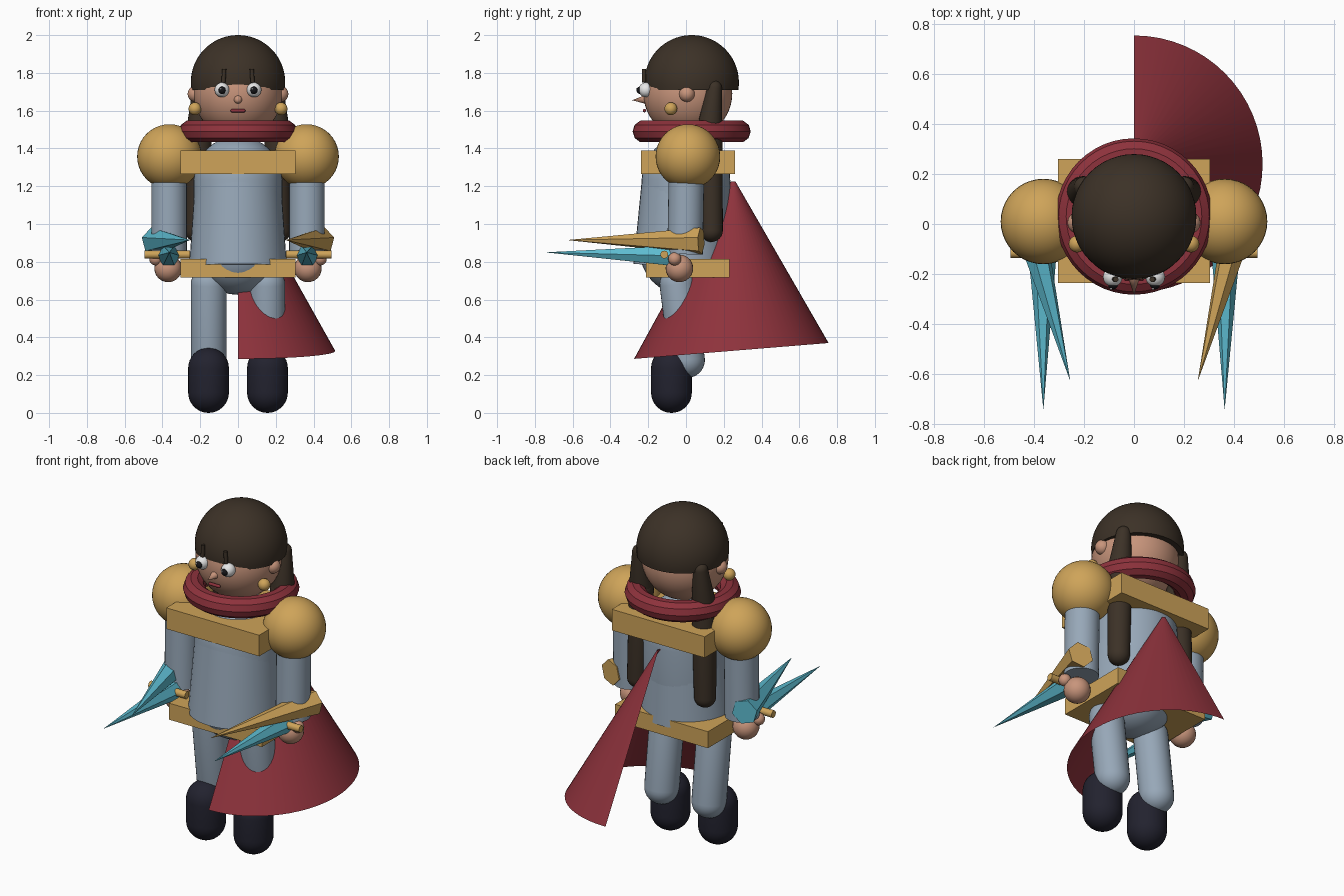
import bpy, bmesh, math
from mathutils import Vector, Matrix

if "Cube" in bpy.data.objects:
    bpy.data.objects.remove(bpy.data.objects["Cube"])


def material(name, rgb):
    m = bpy.data.materials.new(name)
    m.diffuse_color = (*rgb, 1)
    m.use_nodes = True
    m.node_tree.nodes["Principled BSDF"].inputs["Base Color"].default_value = m.diffuse_color
    return m


GOLD = material("gold", (0.62, 0.37, 0.10))
RED = material("crimson", (0.27, 0.032, 0.045))
HAIR = material("dark_brown", (0.045, 0.031, 0.02))
SKIN = material("skin", (0.58, 0.30, 0.20))
STEEL = material("steel_blue", (0.31, 0.39, 0.48))
BOOT = material("dark_navy", (0.016, 0.016, 0.028))
CYAN = material("cyan", (0.11, 0.50, 0.63))
WHITE = material("white", (0.85, 0.85, 0.85))
BLACK = material("black", (0.008, 0.008, 0.01))


def add(name, bm, mat, smooth=True):
    bmesh.ops.recalc_face_normals(bm, faces=bm.faces)
    me = bpy.data.meshes.new(name)
    bm.to_mesh(me)
    bm.free()
    ob = bpy.data.objects.new(name, me)
    bpy.context.collection.objects.link(ob)
    me.materials.append(mat)
    if smooth:
        bpy.ops.object.select_all(action='DESELECT')
        ob.select_set(True)
        bpy.context.view_layer.objects.active = ob
        bpy.ops.object.shade_smooth_by_angle(angle=math.radians(35))
    return ob


def ball(name, c, r, mat, seg=32):
    bm = bmesh.new()
    bmesh.ops.create_uvsphere(bm, u_segments=seg, v_segments=seg // 2, radius=r,
                              matrix=Matrix.Translation(c))
    return add(name, bm, mat)


def box(name, lo, hi, mat):
    lo, hi = Vector(lo), Vector(hi)
    bm = bmesh.new()
    bmesh.ops.create_cube(bm, size=1, matrix=Matrix.Translation((lo + hi) / 2)
                          @ Matrix.Diagonal((*(hi - lo), 1)))
    return add(name, bm, mat, False)


def lathe(name, a, b, profile, mat, seg=32, smooth=True):
    """Spin (radius, height along a-b) pairs around the axis from a to b."""
    a, b = Vector(a), Vector(b)
    rot = Vector((0, 0, 1)).rotation_difference(b - a).to_matrix()
    bm = bmesh.new()
    rings = []
    for r, h in profile:
        n = seg if r > 1e-5 else 1
        rings.append([bm.verts.new(a + rot @ Vector((
            r * math.cos(math.tau * i / seg), r * math.sin(math.tau * i / seg), h)))
            for i in range(n)])
    for p, q in zip(rings, rings[1:]):
        for i in range(seg):
            j = (i + 1) % seg
            loop = [p[i % len(p)], p[j % len(p)], q[j % len(q)], q[i % len(q)]]
            bm.faces.new(list(dict.fromkeys(loop)))
    for ring in (rings[0], rings[-1]):
        if len(ring) > 1:
            bm.faces.new(ring)
    return add(name, bm, mat, smooth)


def rod(name, a, b, r1, r2, mat, seg=32, smooth=True):
    length = (Vector(b) - Vector(a)).length
    return lathe(name, a, b, [(r1, 0), (r2, length)], mat, seg, smooth)


def capsule(name, a, b, r1, r2, mat, seg=32):
    length = (Vector(b) - Vector(a)).length
    arc = [i * math.pi / 16 for i in range(9)]
    prof = [(r1 * math.sin(t), -r1 * math.cos(t)) for t in arc]
    prof += [(r2 * math.cos(t), length + r2 * math.sin(t)) for t in arc]
    return lathe(name, a, b, prof, mat, seg)


# Head, and hair cap cut flat at the bottom
ball("head", (0, 0.01, 1.69), 0.235, SKIN, 48)
cap = []
for i in range(21):
    t = -0.16 + (math.pi / 2 + 0.16) * i / 20
    cap.append((0.25 * math.cos(t), 0.25 * math.sin(t)))
lathe("hair_cap", (0, 0.03, 1.75), (0, 0.03, 2), cap, HAIR, 48)

# Nose and mouth
rod("nose", (0, -0.21, 1.66), (0, -0.285, 1.655), 0.025, 0, SKIN, 16)
capsule("mouth", (-0.03, -0.22, 1.6), (0.03, -0.22, 1.6), 0.009, 0.009, RED, 12)

# Torso, flared tunic, chest band, belt and collar
capsule("torso", (0, -0.01, 0.86), (0, 0, 1.23), 0.235, 0.235, STEEL, 40)
rod("tunic", (0, -0.02, 0.78), (0, -0.005, 1.27), 0.258, 0.225, STEEL, 40)
box("chest_band", (-0.305, -0.237, 1.265), (0.305, 0.26, 1.39), GOLD)
box("belt", (-0.305, -0.212, 0.717), (0.305, 0.23, 0.815), GOLD)
bm = bmesh.new()
N, M = 48, 10
grid = []
for i in range(N):
    u = math.tau * i / N
    grid.append([])
    for j in range(M):
        v = math.tau * j / M
        r = 0.253 + 0.06 * math.cos(v)
        grid[-1].append(bm.verts.new((r * math.cos(u), 0.03 + r * math.sin(u),
                                      1.49 + 0.06 * math.sin(v))))
for i in range(N):
    for j in range(M):
        k, m = (i + 1) % N, (j + 1) % M
        bm.faces.new((grid[i][j], grid[k][j], grid[k][m], grid[i][m]))
add("collar", bm, RED)

# Cape: open half cone over one side
bm = bmesh.new()
top, hem = [], []
for i in range(33):
    t = -math.pi / 2 + math.pi * i / 32
    c, s = math.cos(t), math.sin(t)
    top.append(bm.verts.new((0.012 * c, 0.25 + 0.012 * s, 1.225)))
    hem.append(bm.verts.new((0.515 * c, 0.24 + 0.515 * s, 0.328 + 0.042 * s)))
for i in range(32):
    bm.faces.new((hem[i], hem[i + 1], top[i + 1], top[i]))
add("cape", bm, RED)

# Paired parts
for side, s in (("left", -1), ("right", 1)):
    # Face details
    ball(f"eye_{side}", (s * 0.085, -0.212, 1.71), 0.039, WHITE, 24)
    ball(f"pupil_{side}", (s * 0.084, -0.242, 1.708), 0.02, BLACK, 16)
    ball(f"eye_glint_{side}", (s * 0.084 - 0.008, -0.259, 1.716), 0.005, WHITE, 8)
    rod(f"brow_{side}", (s * 0.077, -0.222, 1.75), (s * 0.073, -0.222, 1.82),
        0.011, 0.011, HAIR, 12)
    ball(f"ear_{side}", (s * 0.225, 0.005, 1.688), 0.042, SKIN, 20)
    ball(f"earring_{side}", (s * 0.228, -0.08, 1.61), 0.034, GOLD, 20)
    # Hair strand hanging behind the shoulder
    capsule(f"hair_strand_{side}", (s * 0.22, 0.135, 0.965), (s * 0.205, 0.125, 1.5),
            0.06, 0.068, HAIR, 24)
    capsule(f"hair_strand_top_{side}", (s * 0.205, 0.125, 1.5), (s * 0.2, 0.15, 1.72),
            0.068, 0.04, HAIR, 24)
    # Arm and hand
    ball(f"shoulder_guard_{side}", (s * 0.363, 0.01, 1.357), 0.171, GOLD, 40)
    rod(f"arm_{side}", (s * 0.365, -0.005, 0.84), (s * 0.365, 0.003, 1.3),
        0.094, 0.094, STEEL)
    ball(f"hand_{side}", (s * 0.37, -0.035, 0.765), 0.073, SKIN, 24)
    ball(f"thumb_{side}", (s * 0.435, -0.06, 0.815), 0.035, SKIN, 16)
    # Weapons: crossguard, narrow blade and wide angled spike
    rod(f"crossguard_{side}", (s * 0.255, -0.115, 0.838), (s * 0.495, -0.115, 0.838),
        0.021, 0.021, GOLD, 12)
    rod(f"blade_{side}", (s * 0.367, -0.08, 0.832), (s * 0.363, -0.745, 0.85),
        0.06, 0, CYAN, 6, False)
    rod(f"spike_{side}", (s * 0.44, 0.08, 0.91), (s * 0.255, -0.63, 0.915),
        0.074, 0, CYAN if s < 0 else GOLD, 6, False)
    # Leg and boot
    capsule(f"leg_{side}", (s * 0.155, 0.005, 0.28), (s * 0.155, -0.045, 0.68),
            0.095, 0.095, STEEL)
    capsule(f"boot_{side}", (s * 0.156, -0.077, 0.108), (s * 0.156, -0.077, 0.237),
            0.108, 0.108, BOOT)
